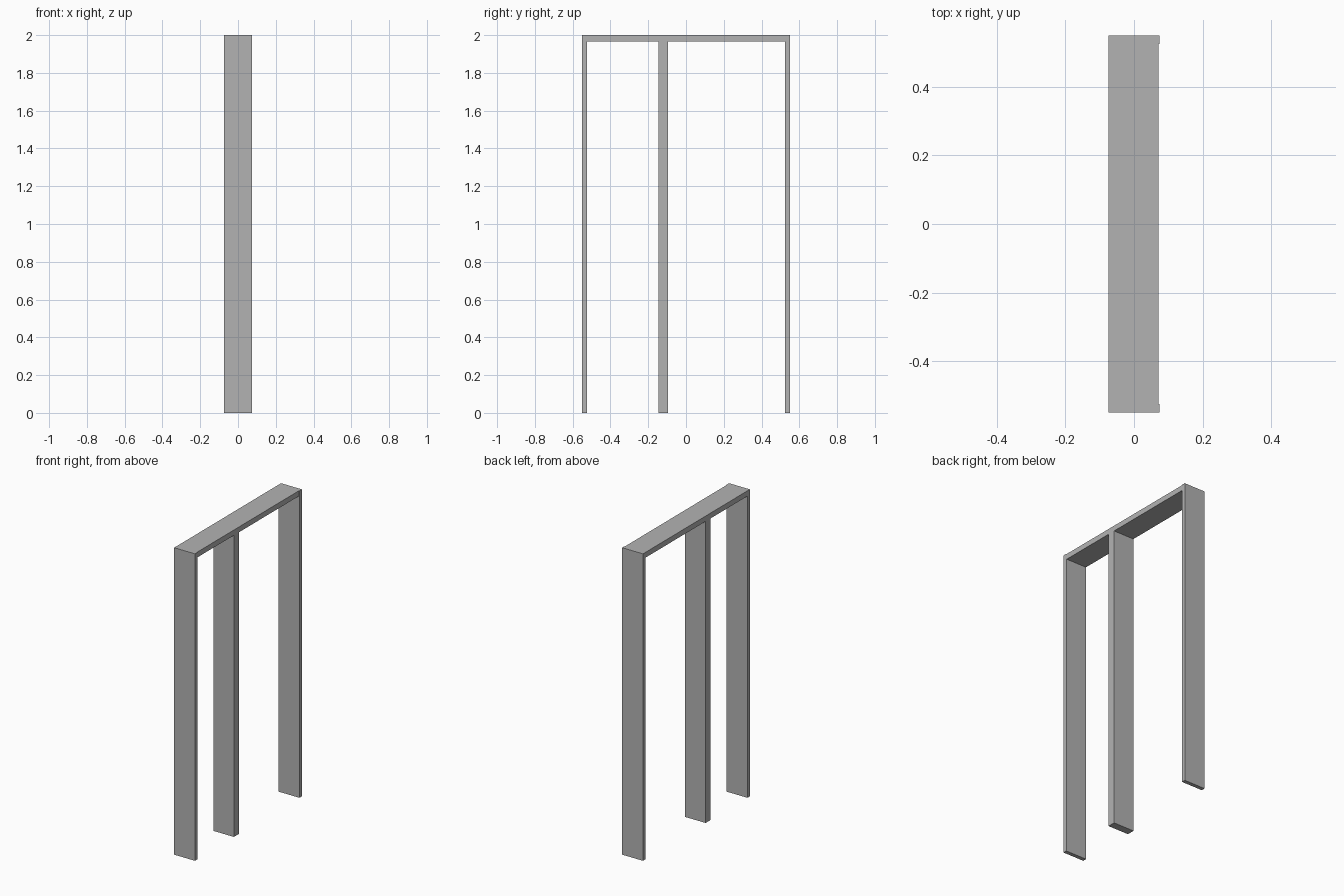
import bpy

cube = bpy.data.objects.get("Cube")
if cube:
    bpy.data.objects.remove(cube, do_unlink=True)

# Single grey paint
grey = bpy.data.materials.new("plain grey")
grey.use_nodes = True
colour = (0.45, 0.45, 0.45, 1)
grey.diffuse_color = colour
grey.node_tree.nodes["Principled BSDF"].inputs["Base Color"].default_value = colour

HALF_LENGTH = 0.55
BOARD = 0.025          # end jamb thickness
BACK = -0.075          # shared flush side
PROUD, RECESSED = 0.075, 0.072
HEIGHT, SOFFIT = 2.0, 1.965


def box(name, low, high):
    """Axis-aligned board between two opposite corners."""
    centre = [(a + b) / 2 for a, b in zip(low, high)]
    bpy.ops.mesh.primitive_cube_add(size=1, location=centre)
    ob = bpy.context.object
    ob.name = name
    ob.scale = [b - a for a, b in zip(low, high)]
    bpy.ops.object.transform_apply(location=False, rotation=False, scale=True)
    ob.data.materials.append(grey)
    return ob


# End jambs, full height and slightly proud of the header
inner = HALF_LENGTH - BOARD
box("front_jamb", (BACK, -HALF_LENGTH, 0), (PROUD, -inner, HEIGHT))
box("back_jamb", (BACK, inner, 0), (PROUD, HALF_LENGTH, HEIGHT))

# Header between the jambs
box("header", (BACK, -inner, SOFFIT), (RECESSED, inner, HEIGHT))

# Off-centre dividing post under the header
box("middle_post", (BACK, -0.145, 0), (RECESSED, -0.095, SOFFIT))
